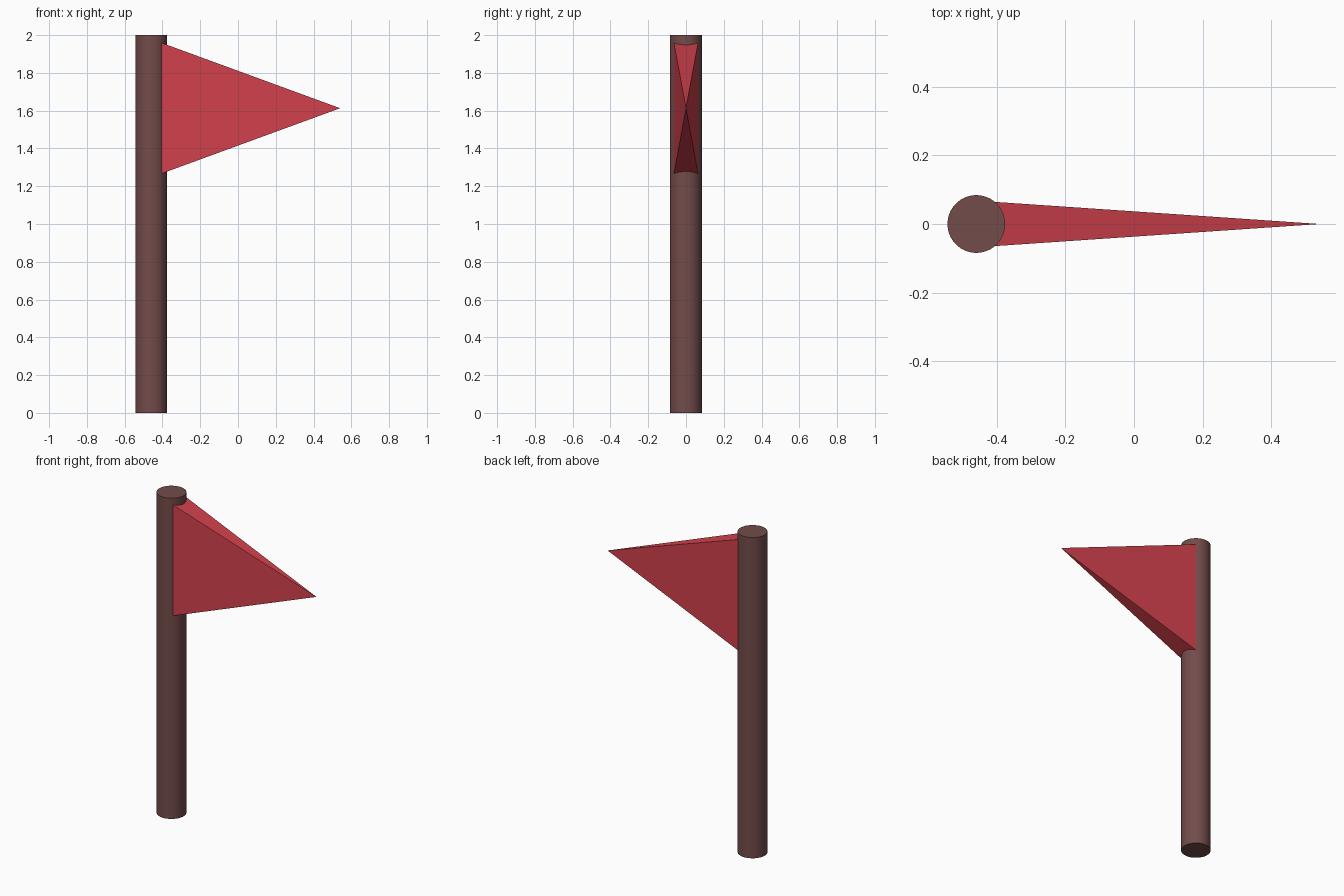
import bpy, math

if "Cube" in bpy.data.objects:
    bpy.data.objects.remove(bpy.data.objects["Cube"])

def material(name, rgb):
    m = bpy.data.materials.new(name)
    m.diffuse_color = (*rgb, 1)
    m.use_nodes = True
    m.node_tree.nodes["Principled BSDF"].inputs["Base Color"].default_value = m.diffuse_color
    return m

brown = material("brown_wood", (0.171, 0.072, 0.070))
red = material("red_cloth", (0.651, 0.054, 0.074))

POLE_X, RADIUS, TIP_X = -0.459, 0.084, 0.541

# Round pole
bpy.ops.mesh.primitive_cylinder_add(vertices=64, radius=RADIUS, depth=2,
                                    location=(POLE_X, 0, 1))
pole = bpy.context.object
pole.name = "pole"
pole.data.materials.append(brown)
bpy.ops.object.shade_smooth_by_angle(angle=math.radians(30))

# Pennant: four-sided pyramid with its base buried in the pole
half_w, half_h, mid_z = 0.068, 0.366, 1.613
base = [(POLE_X, y * half_w, mid_z + z * half_h)
        for y, z in ((-1, -1), (1, -1), (1, 1), (-1, 1))]
faces = [(3, 2, 1, 0)] + [(i, (i + 1) % 4, 4) for i in range(4)]
mesh = bpy.data.meshes.new("pennant")
mesh.from_pydata(base + [(TIP_X, 0, mid_z)], [], faces)
mesh.materials.append(red)
mesh.update()
pennant = bpy.data.objects.new("pennant", mesh)
bpy.context.collection.objects.link(pennant)
